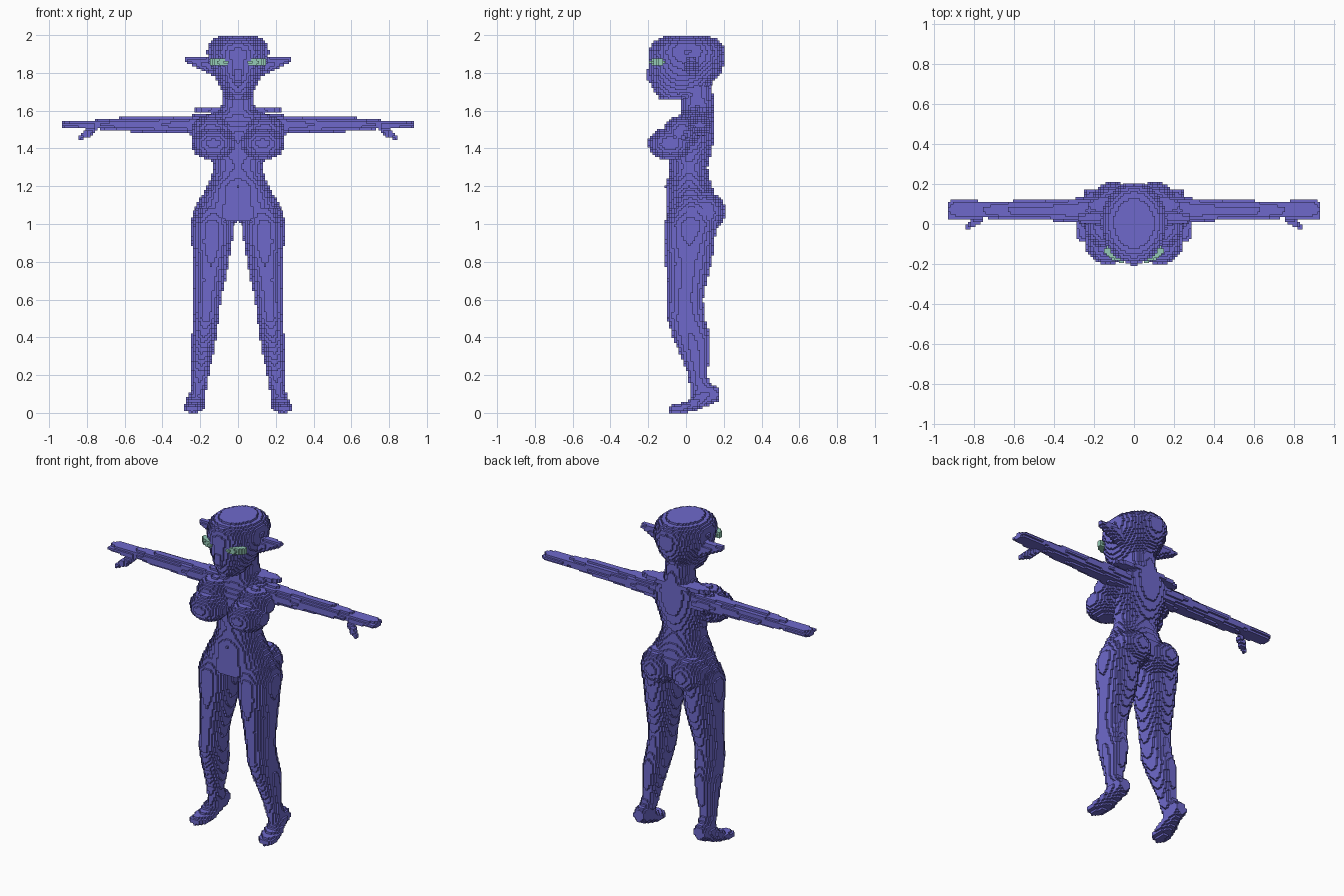
import bpy, bmesh, math
from mathutils import Matrix, Vector

if "Cube" in bpy.data.objects:
    bpy.data.objects.remove(bpy.data.objects["Cube"])

CELL = 0.0125   # size of one block
SIDES = 28


def material(name, rgb):
    m = bpy.data.materials.new(name)
    m.use_nodes = True
    m.diffuse_color = (*rgb, 1)
    m.node_tree.nodes["Principled BSDF"].inputs["Base Color"].default_value = (*rgb, 1)
    return m


SKIN = material("violet blue", (0.156, 0.141, 0.60))
EYE = material("pale green", (0.30, 0.60, 0.47))


def loft(bm, rows, axis="z", side=1):
    """Skin elliptical rings: (position, centre a, centre b, radius a, radius b)."""
    rings = []
    for t, ca, cb, ra, rb in rows:
        ring = []
        for i in range(SIDES):
            ang = 2 * math.pi * i / SIDES
            a, b = ca + ra * math.cos(ang), cb + rb * math.sin(ang)
            x, y, z = {"x": (t, a, b), "y": (a, t, b), "z": (a, b, t)}[axis]
            ring.append(bm.verts.new((x * side, y, z)))
        rings.append(ring)
    for r, s in zip(rings, rings[1:]):
        for i in range(SIDES):
            j = (i + 1) % SIDES
            bm.faces.new((r[i], r[j], s[j], s[i]))
    bm.faces.new(rings[0])
    bm.faces.new(rings[-1])


def ellipsoid(bm, centre, radii, side=1, along=None):
    """Ellipsoid whose local x axis may point along a direction."""
    rot = Matrix()
    if along:
        rot = Vector((1, 0, 0)).rotation_difference(Vector(along)).to_matrix().to_4x4()
    mat = (Matrix.Diagonal((side, 1, 1, 1)) @ Matrix.Translation(centre) @ rot
           @ Matrix.Diagonal((*radii, 1)))
    bmesh.ops.create_uvsphere(bm, u_segments=24, v_segments=16, radius=1, matrix=mat)


def finish(bm, name, mat):
    """Fuse overlapping shapes, then turn the surface into small blocks."""
    bmesh.ops.recalc_face_normals(bm, faces=bm.faces[:])
    size = max(max(v.co[k] for v in bm.verts) - min(v.co[k] for v in bm.verts)
               for k in range(3))
    me = bpy.data.meshes.new(name)
    bm.to_mesh(me)
    bm.free()
    me.materials.append(mat)
    ob = bpy.data.objects.new(name, me)
    bpy.context.collection.objects.link(ob)
    fuse = ob.modifiers.new("fuse", "REMESH")
    fuse.mode = "VOXEL"
    fuse.voxel_size = 0.006
    blocks = ob.modifiers.new("blocks", "REMESH")
    blocks.mode = "BLOCKS"
    depth = math.ceil(math.log2(size / CELL / 0.95))
    blocks.octree_depth = depth
    blocks.scale = size / (CELL * 2 ** depth)
    blocks.use_remove_disconnected = False
    return ob


# Head with nose and long ears
bm = bmesh.new()
loft(bm, [(1.655, 0, -.07, .05, .065), (1.70, 0, -.03, .083, .14),
          (1.75, 0, -.02, .108, .165), (1.80, 0, -.005, .133, .19),
          (1.86, 0, .005, .155, .20), (1.91, 0, .005, .165, .205),
          (1.95, 0, .005, .160, .19), (1.98, 0, .005, .128, .155),
          (2.0, 0, .005, .08, .095)])
ellipsoid(bm, (0, -.185, 1.79), (.025, .03, .045))
for s in (1, -1):
    loft(bm, [(.12, .03, 1.825, .04, .05), (.18, .03, 1.845, .035, .04),
              (.23, .03, 1.86, .028, .025), (.28, .03, 1.868, .018, .014)], "x", s)
finish(bm, "head", SKIN)

# Torso with neck, chest, seat and shoulder ledge
bm = bmesh.new()
loft(bm, [(1.02, 0, .02, .22, .125), (1.08, 0, .03, .232, .135),
          (1.14, 0, .025, .20, .13), (1.20, 0, .015, .162, .125),
          (1.25, 0, .015, .142, .108), (1.30, 0, .015, .132, .10),
          (1.36, 0, .02, .145, .11), (1.43, 0, .03, .165, .115),
          (1.50, 0, .04, .18, .11), (1.56, 0, .055, .19, .095),
          (1.59, 0, .06, .12, .09), (1.62, 0, .062, .088, .09),
          (1.68, 0, .058, .08, .085), (1.74, 0, .05, .08, .085)])
loft(bm, [(1.592, 0, .095, .235, .055), (1.612, 0, .095, .235, .055)])
for s in (1, -1):
    ellipsoid(bm, (.132, -.085, 1.425), (.118, .118, .088), s)
    ellipsoid(bm, (.14, -.02, 1.49), (.11, .10, .085), s)
    ellipsoid(bm, (.105, .10, 1.065), (.11, .11, .11), s)
finish(bm, "torso", SKIN)

for s, label in ((1, "left"), (-1, "right")):
    # Outstretched arm, flat hand and thumb
    bm = bmesh.new()
    loft(bm, [(.12, .07, 1.52, .06, .055), (.20, .07, 1.525, .065, .055),
              (.30, .07, 1.525, .06, .046), (.45, .07, 1.525, .05, .041),
              (.60, .07, 1.528, .048, .039), (.75, .07, 1.527, .04, .025),
              (.82, .072, 1.525, .055, .021), (.89, .075, 1.525, .055, .018),
              (.93, .072, 1.525, .045, .014)], "x", s)
    ellipsoid(bm, (.797, .012, 1.48), (.065, .021, .021), s, (.085, -.06, -.05))
    finish(bm, label + "_arm", SKIN)

    # Leg with a raised heel and pointed foot
    bm = bmesh.new()
    loft(bm, [(.08, .215, .09, .04, .06), (.13, .207, .085, .041, .062),
              (.20, .20, .06, .045, .05), (.30, .19, .05, .057, .077),
              (.40, .18, .03, .065, .10), (.50, .17, 0, .069, .102),
              (.60, .162, -.005, .073, .097), (.70, .152, .005, .084, .107),
              (.80, .142, .015, .094, .125), (.90, .138, .015, .107, .135),
              (1.0, .139, .025, .115, .14), (1.08, .125, .03, .105, .12)], "z", s)
    loft(bm, [(-.09, .245, .02, .035, .018), (-.06, .24, .022, .052, .022),
              (0, .23, .03, .056, .03), (.05, .225, .055, .05, .043),
              (.10, .215, .09, .045, .06), (.15, .21, .10, .042, .05),
              (.18, .21, .10, .03, .03)], "y", s)
    finish(bm, label + "_leg", SKIN)

    # Slanted eye
    bm = bmesh.new()
    ellipsoid(bm, (.094, -.153, 1.857), (.066, .03, .024), s, (.11, .055, 0))
    finish(bm, label + "_eye", EYE)
